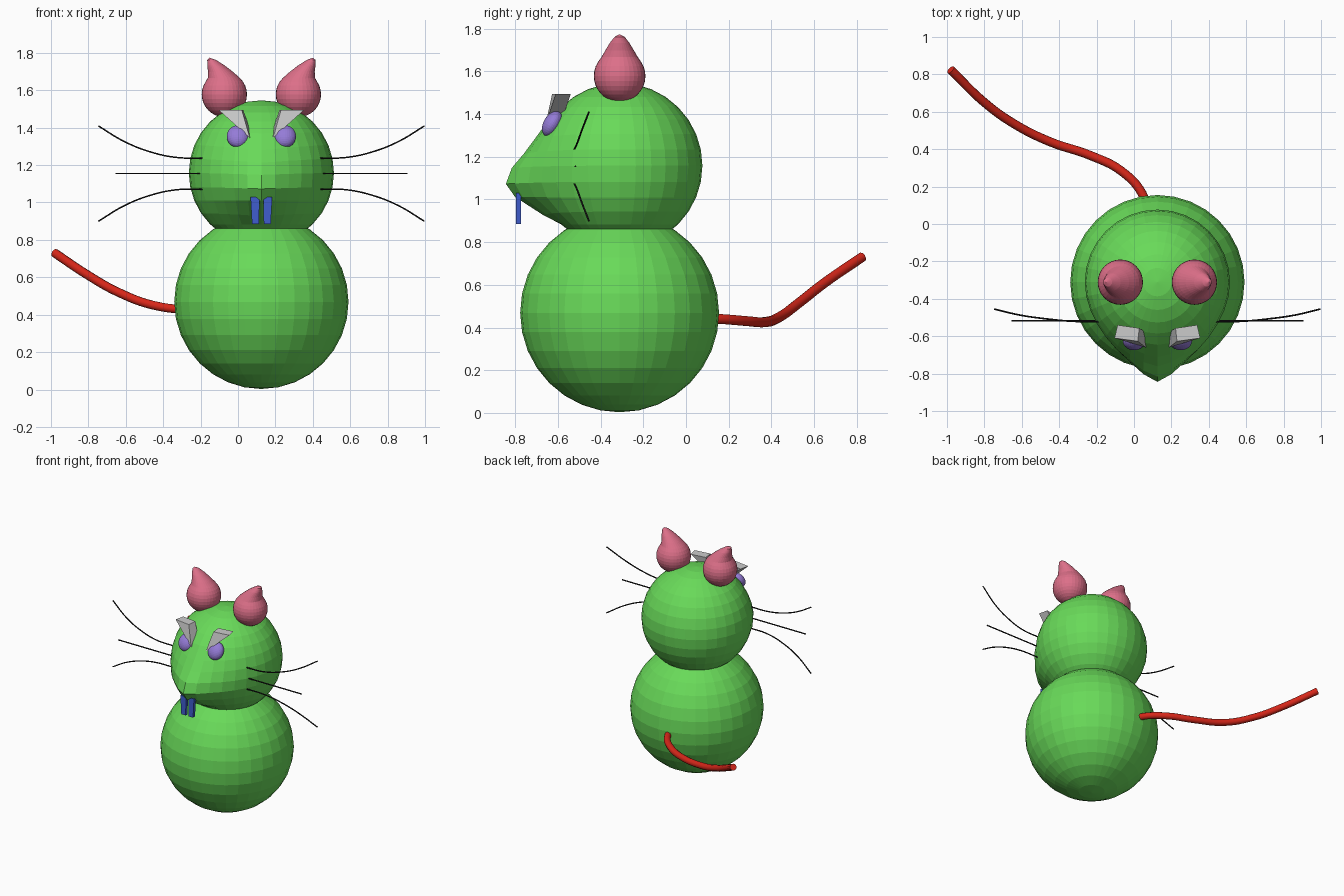
import bpy, bmesh, math
from mathutils import Vector, Matrix

if "Cube" in bpy.data.objects:
    bpy.data.objects.remove(bpy.data.objects["Cube"])

CX, CY = 0.125, -0.311   # shared axis of body and head


def material(name, rgb):
    m = bpy.data.materials.new(name)
    m.diffuse_color = (*rgb, 1)
    m.use_nodes = True
    m.node_tree.nodes["Principled BSDF"].inputs["Base Color"].default_value = m.diffuse_color
    return m


GREEN = material("green", (0.14, 0.70, 0.10))
PINK = material("pink", (0.72, 0.16, 0.25))
PURPLE = material("purple", (0.30, 0.20, 0.68))
RED = material("red", (0.68, 0.02, 0.01))
BLUE = material("blue", (0.05, 0.11, 0.62))
BLACK = material("black", (0.01, 0.01, 0.01))


def finish(bm, name, mat=None):
    bmesh.ops.recalc_face_normals(bm, faces=bm.faces)
    me = bpy.data.meshes.new(name)
    bm.to_mesh(me)
    bm.free()
    ob = bpy.data.objects.new(name, me)
    bpy.context.collection.objects.link(ob)
    if mat:
        me.materials.append(mat)
    return ob


def ball(radius, segs=32, rings=16):
    bm = bmesh.new()
    bmesh.ops.create_uvsphere(bm, u_segments=segs, v_segments=rings, radius=radius)
    return bm


def tube(name, pts, radius, mat, res=3):
    cu = bpy.data.curves.new(name, 'CURVE')
    cu.dimensions = '3D'
    cu.bevel_depth, cu.bevel_resolution, cu.use_fill_caps = radius, res, True
    cu.resolution_u = 6
    sp = cu.splines.new('BEZIER')
    sp.bezier_points.add(len(pts) - 1)
    for bp, p in zip(sp.bezier_points, pts):
        bp.co = p
        bp.handle_left_type = bp.handle_right_type = 'AUTO'
    cu.materials.append(mat)
    ob = bpy.data.objects.new(name, cu)
    bpy.context.collection.objects.link(ob)


def prism(name, front, back, mat=None):
    # solid between two matching outlines
    bm = bmesh.new()
    f = [bm.verts.new(p) for p in front]
    b = [bm.verts.new(p) for p in back]
    bm.faces.new(f)
    bm.faces.new(b[::-1])
    n = len(f)
    for i in range(n):
        bm.faces.new((f[i], b[i], b[(i + 1) % n], f[(i + 1) % n]))
    return finish(bm, name, mat)


# body
bm = ball(0.466)
bmesh.ops.translate(bm, verts=bm.verts, vec=(CX, CY, 0.469))
finish(bm, "body", GREEN)

# head: sphere whose front rings are pulled out into a snout
R = 0.388
snout = {3: (-.335, .212), 2: (-.40, .122), 1: (-.45, .055), 0: (-.505, -.01),
         -1: (-.533, -.085), -2: (-.49, -.146), -3: (-.36, -.23)}
falloff = [1, .78, .5, .33, .18, .07]
step = math.pi / 16
bm = ball(R)
for v in bm.verts:
    ring = round(math.asin(max(-1, min(1, v.co.z / R))) / step)
    col = round(abs(math.atan2(v.co.x, -v.co.y)) / step)
    if ring in snout and col < len(falloff):
        y, z = snout[ring]
        w = falloff[col]
        v.co.y += w * (y + R * math.cos(ring * step))
        v.co.z += w * (z - R * math.sin(ring * step))
bmesh.ops.translate(bm, verts=bm.verts, vec=(CX, CY, 1.158))
finish(bm, "head", GREEN)

# paired parts
for side, s in (("left", -1), ("right", 1)):
    def P(x, y, z):
        return (CX + s * x, y, z)

    # ear: ball with its top pulled up and outwards
    bm = ball(0.121)
    top = Vector((0, 0, 0.121))
    for v in bm.verts:
        t = max(0, 1 - (v.co - top).length / 0.105)
        w = 3 * t * t - 2 * t ** 3
        v.co += w * Vector((s * 0.078, 0, 0.075))
    bmesh.ops.translate(bm, verts=bm.verts, vec=P(.198, CY, 1.578))
    finish(bm, side + "_ear", PINK)

    # eye: flattened ball tilted against the head
    bm = ball(1)
    M = (Matrix.Translation(P(.125, -.626, 1.353)) @ Matrix.Rotation(math.radians(-30), 4, 'X')
         @ Matrix.Diagonal((.06, .042, .065, 1)))
    bmesh.ops.transform(bm, matrix=M, verts=bm.verts)
    finish(bm, side + "_eye", PURPLE)

    # brow: slanted wedge
    prism(side + "_brow",
          [P(.229, -.61, 1.495), P(.105, -.627, 1.495), P(.062, -.66, 1.345)],
          [P(.213, -.54, 1.495), P(.097, -.557, 1.495), P(.044, -.59, 1.345)])

    # tooth
    outline = [(.01, 1.03), (.058, 1.03), (.05, .885), (.013, .885)]
    prism(side + "_tooth", [P(x, -.797, z) for x, z in outline],
          [P(x, -.773, z) for x, z in outline], BLUE)

    # whiskers
    bend = [(.311, -.523, 0), (.455, -.52, .004), (.595, -.507, .034),
            (.735, -.487, .09), (.871, -.455, .172)]
    tube(side + "_whisker_upper", [P(x, y, 1.237 + d) for x, y, d in bend], .0045, BLACK, 1)
    tube(side + "_whisker_lower", [P(x, y, 1.072 - d) for x, y, d in bend], .0045, BLACK, 1)
    tube(side + "_whisker_middle", [P(.325, -.518, 1.155), P(.781, -.518, 1.155)], .0045, BLACK, 1)

# tail
tube("tail", [(.07, .06, .445), (.045, .16, .44), (-.07, .285, .43), (-.23, .365, .425),
              (-.45, .44, .45), (-.64, .535, .52), (-.80, .65, .61), (-.98, .825, .73)],
     .024, RED)
